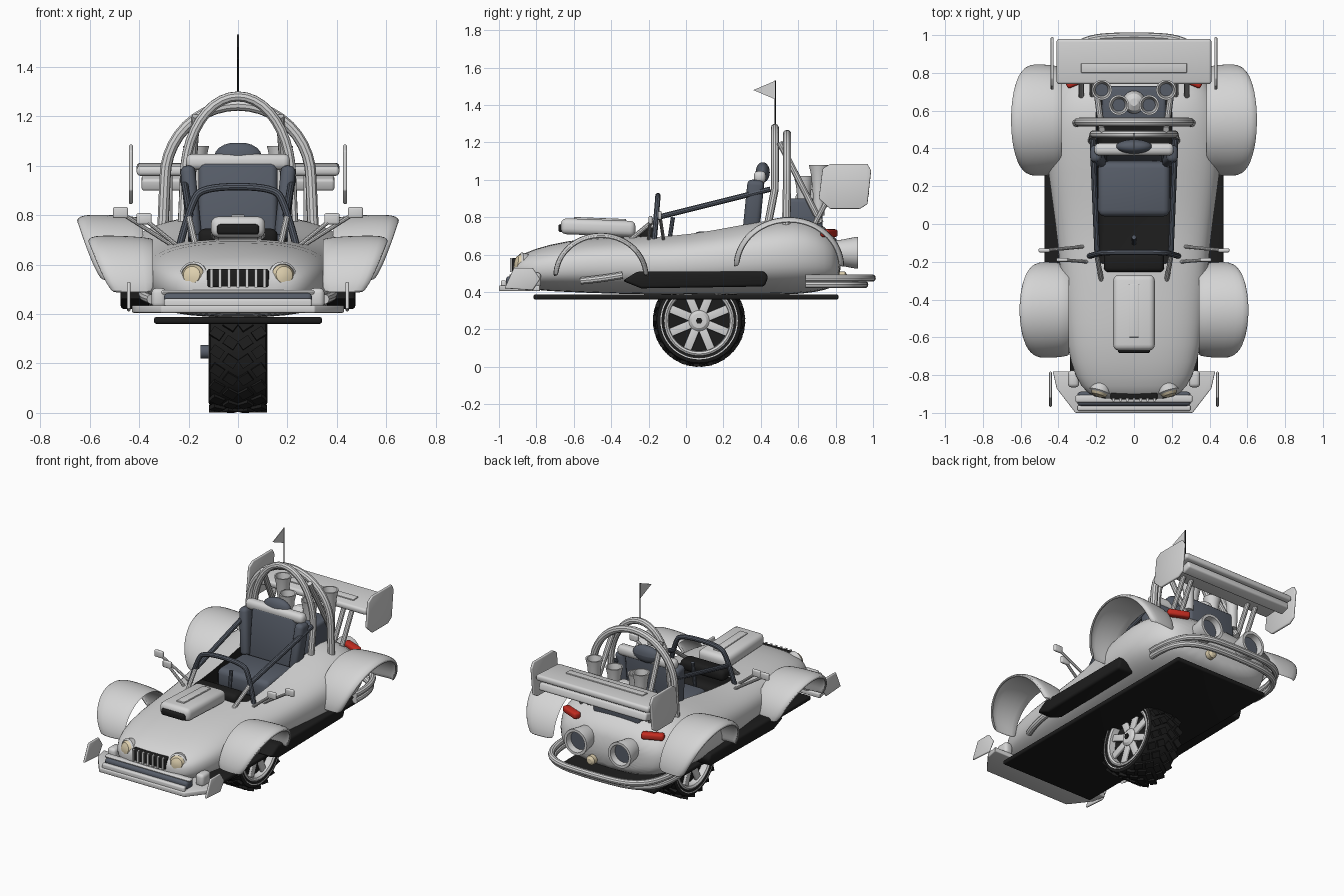
import bpy, bmesh
from math import sin, cos, pi
from mathutils import Vector, Matrix, Euler

if "Cube" in bpy.data.objects:
    bpy.data.objects.remove(bpy.data.objects["Cube"])


def material(name, rgb):
    m = bpy.data.materials.new(name)
    m.use_nodes = True
    m.diffuse_color = (*rgb, 1)
    m.node_tree.nodes["Principled BSDF"].inputs["Base Color"].default_value = (*rgb, 1)
    return m


WHITE = material("off_white", (0.66, 0.66, 0.66))
SLATE = material("slate", (0.095, 0.11, 0.14))
BLACK = material("black", (0.012, 0.012, 0.012))
CREAM = material("lamp_cream", (0.72, 0.62, 0.42))
RED = material("tail_red", (0.55, 0.025, 0.015))
SIDES = (("left", 1), ("right", -1))
made = []


def bake(o):
    deps = bpy.context.evaluated_depsgraph_get()
    me = bpy.data.meshes.new_from_object(o.evaluated_get(deps))
    o.modifiers.clear()
    o.data = me


def finish(name, bm, *mats, bevel=0, subsurf=0, solidify=0):
    bmesh.ops.recalc_face_normals(bm, faces=bm.faces)
    me = bpy.data.meshes.new(name)
    bm.to_mesh(me)
    bm.free()
    o = bpy.data.objects.new(name, me)
    bpy.context.collection.objects.link(o)
    for m in mats:
        me.materials.append(m)
    if solidify:
        o.modifiers.new("solid", "SOLIDIFY").thickness = solidify
    if bevel:
        b = o.modifiers.new("bevel", "BEVEL")
        b.width, b.segments = bevel, 3
    if subsurf:
        s = o.modifiers.new("sub", "SUBSURF")
        s.levels = s.render_levels = subsurf
    if o.modifiers:
        bake(o)
    made.append(o)
    return o


def boxes(name, mat, items, bevel=0.0):
    # items: (location, full size, rotation)
    bm = bmesh.new()
    for loc, size, rot in items:
        bmesh.ops.create_cube(bm, size=1, matrix=Matrix.LocRotScale(Vector(loc), Euler(rot), Vector(size)))
    return finish(name, bm, mat, bevel=bevel)


def box(name, mat, loc, size, rot=(0, 0, 0), bevel=0.01):
    return boxes(name, mat, [(loc, size, rot)], bevel)


def loft(name, mat, rings, wrap=True, cap=True, **kw):
    bm = bmesh.new()
    rows = [[bm.verts.new(p) for p in ring] for ring in rings]
    n = len(rows[0])
    for a, b in zip(rows, rows[1:]):
        for i in range(n if wrap else n - 1):
            j = (i + 1) % n
            bm.faces.new((a[i], a[j], b[j], b[i]))
    if cap:
        bm.faces.new(rows[0])
        bm.faces.new(rows[-1])
    return finish(name, bm, mat, **kw)


def lathe(name, mat, loc, axis, profile, cap=True, n=32):
    # profile: (radius, distance along axis)
    q = Vector(axis).to_track_quat("Z", "Y")
    rings = [[Vector(loc) + q @ Vector((r * cos(2 * pi * i / n), r * sin(2 * pi * i / n), h))
              for i in range(n)] for r, h in profile]
    return loft(name, mat, rings, cap=cap)


def prism(name, mat, pts, push, bevel=0.006):
    return loft(name, mat, [pts, [Vector(p) + Vector(push) for p in pts]], bevel=bevel)


def tube(name, mat, pts, r, smooth=False):
    c = bpy.data.curves.new(name, "CURVE")
    c.dimensions, c.bevel_depth, c.bevel_resolution, c.use_fill_caps = "3D", r, 3, True
    sp = c.splines.new("NURBS" if smooth else "POLY")
    sp.points.add(len(pts) - 1)
    for p, co in zip(sp.points, pts):
        p.co = (*co, 1)
    if smooth:
        sp.order_u, sp.use_endpoint_u = 3, True
    o = bpy.data.objects.new(name, c)
    bpy.context.collection.objects.link(o)
    me = bpy.data.meshes.new_from_object(o)
    bpy.data.objects.remove(o)
    me.materials.clear()
    me.materials.append(mat)
    o = bpy.data.objects.new(name, me)
    bpy.context.collection.objects.link(o)
    made.append(o)


# Body shell: y, half width, bottom, top
stations = [(-.93, .17, .46, .55), (-.90, .25, .43, .59), (-.82, .31, .41, .63), (-.65, .36, .40, .675),
            (-.4, .38, .39, .70), (-.1, .405, .385, .705), (.15, .44, .385, .74), (.4, .475, .385, .79),
            (.58, .465, .385, .81), (.7, .425, .40, .78), (.78, .37, .42, .72), (.83, .29, .46, .65)]


def oval(y, w, lo, hi, n=28):
    ring = []
    for i in range(n):
        c, s = cos(2 * pi * i / n), sin(2 * pi * i / n)
        f = lambda v: abs(v) ** 0.78 * (1 if v > 0 else -1)
        ring.append((w * f(c), y, (lo + hi) / 2 + (hi - lo) / 2 * f(s)))
    return ring


body = loft("body_shell", WHITE, [oval(*s) for s in stations], subsurf=1)
body.data.materials.append(BLACK)
cutter = box("cockpit_cutter", WHITE, (0, .25, .9), (.40, .92, .62), bevel=.04)
cutter.data.materials.append(BLACK)
for p in cutter.data.polygons:
    p.material_index = 1
cut = body.modifiers.new("cockpit", "BOOLEAN")
cut.object, cut.operation, cut.solver = cutter, "DIFFERENCE", "EXACT"
bake(body)
made.remove(cutter)
bpy.data.objects.remove(cutter)
box("underplate", BLACK, (0, 0, .374), (.68, 1.63, .028))

# Central wheel
WC = Vector((0, .07, .247))
lathe("tyre", BLACK, WC, (1, 0, 0), [(.165, -.07), (.185, -.11), (.205, -.118), (.225, -.112), (.235, -.09),
      (.235, .09), (.225, .112), (.205, .118), (.185, .11), (.165, .07)], n=48)
lugs = []
for i in range(20):
    for row in (-.085, -.03, .03, .085):
        a = 2 * pi * (i + (.5 if abs(row) < .05 else 0)) / 20
        spin = Matrix.Rotation(a, 3, "X") @ Matrix.Rotation(.6 if row > 0 else -.6, 3, "Z")
        lugs.append((WC + Vector((row, -.237 * sin(a), .237 * cos(a))), (.05, .04, .018), spin.to_euler()))
boxes("tyre_lugs", BLACK, lugs)
for side, s in SIDES:
    ax = (s, 0, 0)
    lathe(side + "_rim_ring", WHITE, WC, ax, [(.187, .07), (.187, .113), (.178, .118), (.166, .11), (.162, .065)], cap=False)
    lathe(side + "_whitewall", WHITE, WC, ax, [(.207, .117), (.207, .12), (.201, .12), (.201, .117)], cap=False, n=48)
    spokes = []
    for i in range(8):
        a = 2 * pi * i / 8 + pi / 8
        spokes.append((WC + Vector((s * .088, -.1 * sin(a), .1 * cos(a))), (.02, .045, .13), (a, 0, 0)))
    boxes(side + "_spokes", WHITE, spokes, bevel=.005)
    lathe(side + "_hub", WHITE, WC, ax, [(.055, .07), (.055, .10), (.04, .112), (.015, .114)])
    lathe(side + "_hub_bolt", BLACK, WC, ax, [(.018, .11), (.018, .12)], n=6)
lathe("axle_stub", SLATE, WC, (-1, 0, 0), [(.028, .1), (.028, .152)])

# Fenders: centre y, centre z, radii, inner x, end x, extra width
for label, cy, cz, ry, rz, xi, xe, xw in (("front", -.455, .485, .258, .235, .34, .51, .10),
                                          ("rear", .55, .535, .30, .27, .38, .555, .10)):
    for side, s in SIDES:
        rings = []
        for i in range(17):
            t = pi * i / 16
            xo = xe + xw * sin(t) ** .8 if 0 < i < 16 else xe
            rings.append([(s * (xi + (xo - xi) * u), cy - cos(t) * ry * k, cz + sin(t) * rz * k)
                          for u, k in ((0, .95), (.35, .985), (.8, 1), (.96, .97), (1, .89))])
        loft(f"{label}_{side}_fender", WHITE, rings, wrap=False, cap=False, solidify=.014, subsurf=1)

# Nose, grille and front bumper
box("grille_back", BLACK, (0, -.905, .545), (.25, .05, .075))
boxes("grille_bars", WHITE, [((x * .036, -.932, .545), (.012, .016, .075), (0, 0, 0)) for x in range(-3, 4)])
prism("bumper_tray", WHITE, [(-.43, -.78, .405), (-.41, -.87, .405), (-.31, -1, .405), (.31, -1, .405),
                             (.41, -.87, .405), (.43, -.78, .405)], (0, 0, .03))
box("bumper_lip", WHITE, (0, -.975, .44), (.60, .03, .045))
box("bumper_bar", SLATE, (0, -.925, .457), (.60, .075, .055), bevel=.018)
box("bumper_trim", WHITE, (0, -.925, .488), (.62, .04, .02))

# Bonnet scoop
box("scoop", WHITE, (0, -.47, .745), (.22, .40, .085), (-.04, 0, 0), .03)
box("scoop_mouth", BLACK, (0, -.668, .742), (.17, .03, .042), bevel=.012)
box("scoop_strip", WHITE, (0, -.46, .79), (.055, .28, .012), (-.04, 0, 0), .004)

# Cockpit
box("dashboard", BLACK, (0, -.205, .71), (.32, .10, .07), bevel=.025)
box("seat_cushion", SLATE, (0, .185, .66), (.38, .29, .13), bevel=.035)
box("seat_back", SLATE, (0, .375, .85), (.32, .06, .34), (-.1, 0, 0), .025)
for side, s in SIDES:
    box(side + "_seat_bolster", SLATE, (s * .19, .36, .85), (.06, .09, .30), (-.1, s * .1, 0), .025)
box("seat_top_roll", WHITE, (0, .395, 1.015), (.42, .065, .065), bevel=.025)
lathe("headrest", SLATE, (0, .41, .985), (0, 0, 1),
      [(.095 * sin(pi * i / 10), .055 - .055 * cos(pi * i / 10)) for i in range(1, 10)])
made[-1].matrix_world = Matrix.Translation((0, .41, 0)) @ Matrix.Diagonal((1, .4, 1, 1)) @ Matrix.Translation((0, -.41, .0))
tube("gear_stick", SLATE, [(0, -.1, .6), (0, -.07, .80)], .012)
tube("windscreen_arch", SLATE, [(-.235, -.17, .68), (-.19, -.155, .85), (-.14, -.15, .915), (.14, -.15, .915),
                                (.19, -.155, .85), (.235, -.17, .68)], .015, True)


# Roll hoops
def hoop(w, z, h, y0, y1):
    arc = [(w * cos(pi * i / 20), y1, z + h * sin(pi * i / 20)) for i in range(21)]
    return [(w + .01, y0, .72)] + arc + [(-w - .01, y0, .72)]


tube("inner_hoop", WHITE, hoop(.215, .95, .33, .43, .475), .021)
tube("outer_hoop", WHITE, hoop(.295, .95, .295, .535, .54), .023)
tube("antenna", BLACK, [(0, .478, 1.28), (0, .478, 1.53)], .004)
prism("pennant", WHITE, [(-.002, .478, 1.53), (-.002, .36, 1.48), (-.002, .478, 1.43)], (.004, 0, 0), 0)

# Engine
box("engine_block", SLATE, (0, .63, .80), (.34, .2, .2), bevel=.02)
lathe("air_dome", WHITE, (0, .645, .88), (0, 0, 1), [(.06, 0), (.06, .03), (.045, .06), (.02, .075)])

# Wing
box("wing_main", WHITE, (0, .86, .985), (.82, .24, .04), (.06, 0, 0), .015)
box("wing_lower", WHITE, (0, .94, .93), (.78, .07, .05), (.3, 0, 0), .012)
box("wing_strip", WHITE, (0, .825, 1.004), (.56, .05, .012), (.06, 0, 0), .003)

# Rear bumper
for z, d in ((.475, .15), (.44, .11)):
    tube("rear_bumper_tube", WHITE, [(-.40, .64, z), (-.41, .8, z), (-.3, .83 + d, z), (0, .85 + d, z),
                                     (.3, .83 + d, z), (.41, .8, z), (.40, .64, z)], .02, True)
lathe("fog_lamp", CREAM, (.1, .82, .48), (0, 1, 0), [(.03, 0), (.03, .03), (.015, .04)])

# Mirrored fittings
for side, s in SIDES:
    lathe(side + "_lamp_bezel", WHITE, (s * .175, -.865, .55), (s * .3, -1, .2), [(.055, -.05), (.058, .025), (.048, .032), (.045, .01)])
    lathe(side + "_headlamp", CREAM, (s * .175, -.865, .55), (s * .3, -1, .2), [(.047, .0), (.046, .03), (.035, .045), (.014, .052)])
    box(side + "_lamp_pod", WHITE, (s * .32, -.82, .465), (.06, .09, .08), bevel=.02)
    prism(side + "_bumper_end", WHITE, [(s * .435, -.97, .42), (s * .435, -.92, .53), (s * .435, -.82, .53),
                                        (s * .435, -.78, .47), (s * .435, -.82, .41)], (s * .014, 0, 0))
    # sills
    prism(side + "_sill", BLACK, [(s * .36, -.34, .46), (s * .36, -.26, .51), (s * .36, .42, .51), (s * .36, .44, .48),
                                  (s * .36, .42, .43), (s * .36, -.24, .42)], (s * .115, 0, 0), .015)
    tube(side + "_side_pipe", WHITE, [(s * .35, -.56, .46), (s * .39, -.45, .47), (s * .38, -.34, .49)], .02, True)
    # mirrors
    for i, (root, tip) in enumerate((((.27, -.12, .68), (.475, -.14, .81)), ((.25, -.2, .68), (.38, -.19, .785)))):
        a, b = Vector((s * root[0], *root[1:])), Vector((s * tip[0], *tip[1:]))
        tube(f"{side}_mirror_stalk_{i}", WHITE, [a, b], .009)
        box(f"{side}_mirror_{i}", WHITE, b, (.062, .02, .045), bevel=.008)
    tube(side + "_screen_strut", WHITE, [(s * .17, -.31, .67), (s * .2, -.15, .80)], .013)
    tube(side + "_door_bar", SLATE, [(s * .195, -.15, .80), (s * .22, .45, .95)], .015)
    tube(side + "_rear_brace", WHITE, [(s * .17, .5, 1.2), (s * .2, .72, .77)], .017)
    # intakes and exhausts
    for i, (x, y, z) in enumerate(((.17, .71, .93), (.08, .63, .87))):
        lathe(f"{side}_intake_{i}", WHITE, (s * x, y, z), (0, 0, 1), [(.03, -.12), (.032, 0), (.042, .10), (.053, .15), (.044, .15), (.03, .06)])
        lathe(f"{side}_intake_throat_{i}", SLATE, (s * x, y, z), (0, 0, 1), [(.034, .075), (.034, .08)])
    lathe(side + "_exhaust", WHITE, (s * .16, .74, .61), (0, 1, 0), [(.06, 0), (.068, .08), (.085, .17), (.083, .18), (.066, .18), (.058, .12)])
    lathe(side + "_exhaust_core", SLATE, (s * .16, .74, .61), (0, 1, 0), [(.061, .13), (.061, .14)])
    box(side + "_tail_lamp", RED, (s * .295, .765, .715), (.14, .05, .042), (0, 0, -s * .4), .014)
    # wing mounts
    prism(side + "_wing_end", WHITE, [(s * .425, .71, .90), (s * .425, .73, 1.06), (s * .425, .77, 1.085), (s * .425, .97, 1.085),
                                      (s * .425, .99, 1.05), (s * .425, .97, .87), (s * .425, .93, .845), (s * .425, .77, .845)], (s * .016, 0, 0))
    for x in (.22, .28):
        tube(side + "_wing_strut", WHITE, [(s * x, .68, .75), (s * x, .80, .975)], .015)

# Smooth shading with crisp edges
bpy.ops.object.select_all(action="DESELECT")
for o in made:
    o.select_set(True)
bpy.context.view_layer.objects.active = body
bpy.ops.object.shade_smooth_by_angle()
